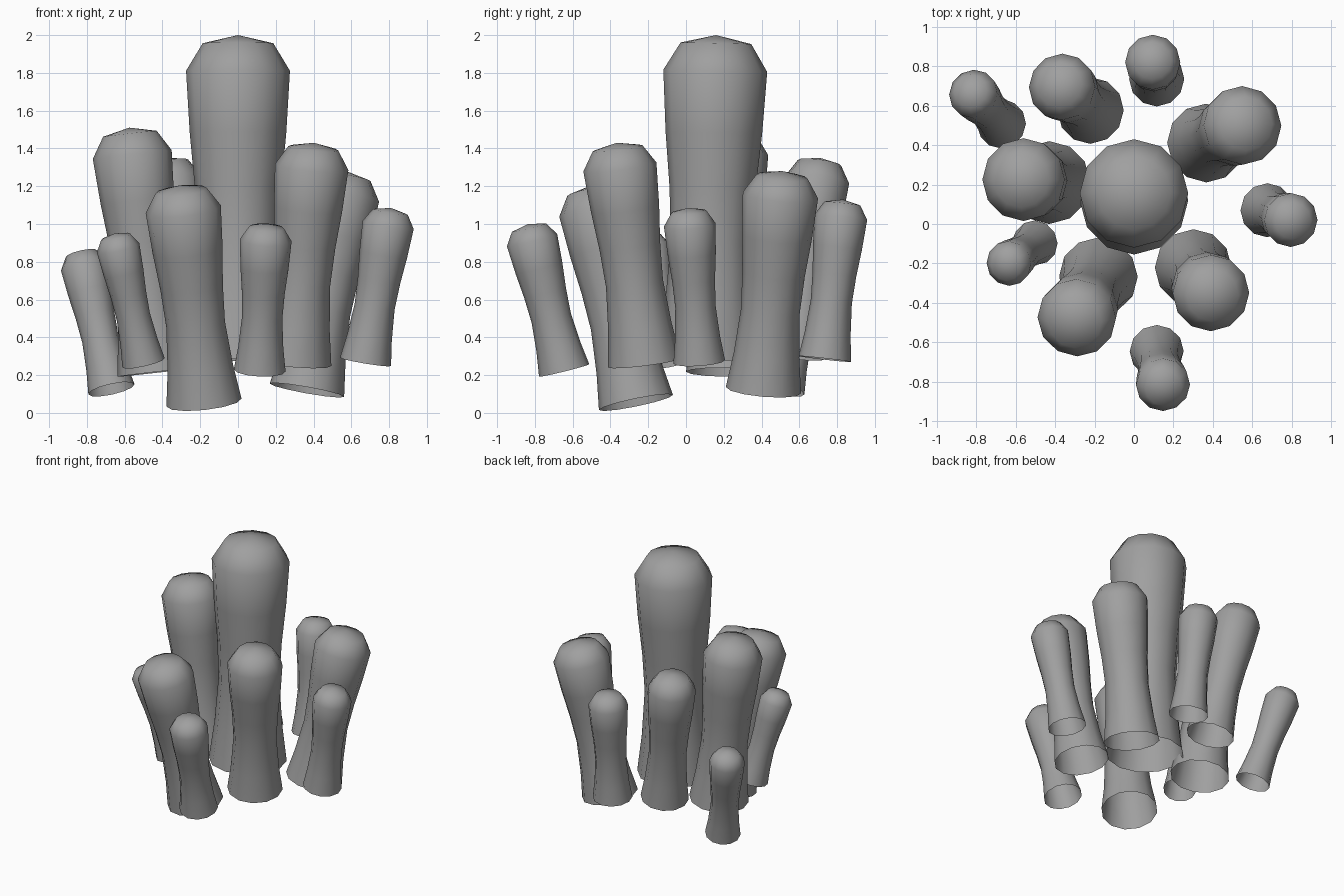
import bpy
import bmesh
import math
from mathutils import Vector, Matrix

cube = bpy.data.objects.get("Cube")
if cube:
    bpy.data.objects.remove(cube, do_unlink=True)

grey = bpy.data.materials.new("stone_grey")
grey.use_nodes = True
colour = (0.35, 0.35, 0.35, 1)
grey.diffuse_color = colour
grey.node_tree.nodes["Principled BSDF"].inputs["Base Color"].default_value = colour

SIDES = 12
HEAD = 0.89  # fraction of the length where the head is widest

# Lathe profile: radius and height as fractions, flared foot to squashed dome
PROFILE = [(1, 0), (0.87, 0.16), (0.78, 0.36), (0.83, 0.53), (0.93, 0.7),
           (1, HEAD), (0.68, 0.975), (0, 1)]


def stalk(name, radius, base, head_xy, top):
    """Open-bottomed tube with a rounded head, leaning from base to head."""
    base = Vector(base)
    lean = (Vector(head_xy) - base.xy) / HEAD
    axis = Vector((lean.x, lean.y, top - base.z))
    bm = bmesh.new()
    points = [bm.verts.new((r * radius, 0, h * axis.length)) for r, h in PROFILE]
    edges = [bm.edges.new(pair) for pair in zip(points, points[1:])]
    bmesh.ops.spin(bm, geom=points + edges, cent=(0, 0, 0), axis=(0, 0, 1),
                   angle=math.tau, steps=SIDES)
    bmesh.ops.remove_doubles(bm, verts=bm.verts, dist=0.0005)
    bmesh.ops.recalc_face_normals(bm, faces=bm.faces)
    # Make sure the open shell faces outward
    side = min(bm.faces, key=lambda f: f.calc_center_median().z)
    if side.normal.xy.dot(side.calc_center_median().xy) < 0:
        bmesh.ops.reverse_faces(bm, faces=bm.faces)
    for face in bm.faces:
        face.smooth = True
    mesh = bpy.data.meshes.new(name)
    bm.to_mesh(mesh)
    bm.free()
    mesh.materials.append(grey)
    obj = bpy.data.objects.new(name, mesh)
    turn = Vector((0, 0, 1)).rotation_difference(axis)
    obj.matrix_world = Matrix.Translation(base) @ turn.to_matrix().to_4x4()
    bpy.context.collection.objects.link(obj)


# Central column
stalk("centre_stalk", 0.275, (0, 0.12, 0.28), (0, 0.155), 2.0)

# Inner ring of large stalks
stalk("right_large_stalk", 0.21, (-0.43, 0.21, 0.215), (-0.56, 0.225), 1.51)
stalk("front_right_large_stalk", 0.2, (-0.18, -0.265, 0.055), (-0.29, -0.475), 1.205)
stalk("front_left_large_stalk", 0.195, (0.3, -0.22, 0.265), (0.39, -0.35), 1.43)
stalk("back_left_large_stalk", 0.2, (0.365, 0.41, 0.12), (0.55, 0.5), 1.28)
stalk("back_right_large_stalk", 0.17, (-0.22, 0.575, 0.31), (-0.365, 0.695), 1.35)

# Outer ring of small stalks
stalk("front_small_stalk", 0.137, (0.115, -0.645, 0.225), (0.147, -0.815), 1.0)
stalk("left_small_stalk", 0.137, (0.675, 0.07, 0.27), (0.795, 0.02), 1.085)
stalk("back_small_stalk", 0.14, (0.115, 0.735, 0.285), (0.095, 0.82), 1.13)
stalk("back_right_small_stalk", 0.125, (-0.67, 0.505, 0.125), (-0.815, 0.66), 0.86)
stalk("front_right_small_stalk", 0.115, (-0.5, -0.095, 0.265), (-0.635, -0.2), 0.95)
